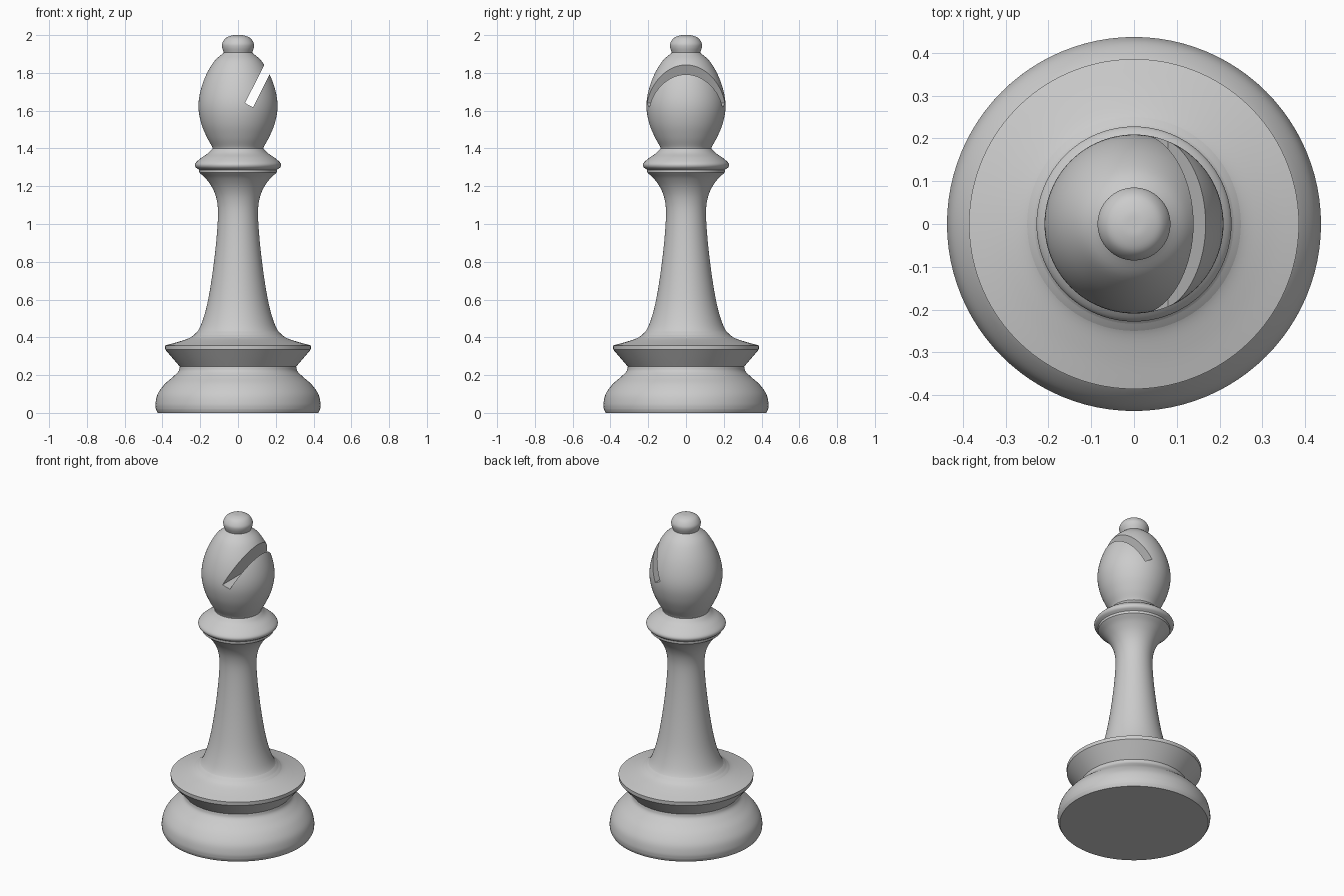
import bpy, bmesh, math
from mathutils import Vector, Matrix

cube = bpy.data.objects.get("Cube")
if cube:
    bpy.data.objects.remove(cube, do_unlink=True)

grey = bpy.data.materials.new("plain grey")
grey.use_nodes = True
COLOUR = (0.6, 0.6, 0.6, 1)
grey.diffuse_color = COLOUR
grey.node_tree.nodes["Principled BSDF"].inputs["Base Color"].default_value = COLOUR
SIDES = 96


def smooth_path(points, steps=5):
    """Rounded curve through a few (radius, height) points."""
    if len(points) < 3:
        return [Vector(p) for p in points]
    p = [Vector(q) for q in points]
    p = [2 * p[0] - p[1]] + p + [2 * p[-1] - p[-2]]
    out = []
    for a, b, c, d in zip(p, p[1:], p[2:], p[3:]):
        for i in range(steps):
            t = i / steps
            out.append(0.5 * (2 * b + (c - a) * t + (2 * a - 5 * b + 4 * c - d) * t * t
                              + (3 * b - a - 3 * c + d) * t ** 3))
    return out + [p[-2]]


def lathe(name, sections):
    """Closed turned solid; section joints stay crisp."""
    path = []
    for s in sections:
        pts = smooth_path(s)
        path += pts[1:] if path else pts
    bm = bmesh.new()
    rings = []
    for r, z in path:
        if r < 0.001:
            rings.append([bm.verts.new((0, 0, z))])
        else:
            rings.append([bm.verts.new((r * math.cos(a), r * math.sin(a), z))
                          for a in (math.tau * i / SIDES for i in range(SIDES))])
    for lo, hi in zip(rings, rings[1:]):
        for i in range(SIDES):
            j = (i + 1) % SIDES
            if len(hi) == 1:
                bm.faces.new((lo[i], lo[j], hi[0]))
            else:
                bm.faces.new((lo[i], lo[j], hi[j], hi[i]))
    bm.faces.new(rings[0][::-1])
    if len(rings[-1]) > 1:
        bm.faces.new(rings[-1])
    mesh = bpy.data.meshes.new(name)
    bm.to_mesh(mesh)
    bm.free()
    mesh.materials.append(grey)
    ob = bpy.data.objects.new(name, mesh)
    bpy.context.collection.objects.link(ob)
    return ob


# Foot with rounded shoulder, and flared rim above its neck
base = lathe("base", [
    [(0.425, 0), (0.435, 0.018)],
    [(0.435, 0.018), (0.437, 0.05), (0.425, 0.1), (0.39, 0.15), (0.345, 0.19),
     (0.315, 0.22), (0.308, 0.245)],
    [(0.308, 0.245), (0.345, 0.288), (0.385, 0.335)],
    [(0.385, 0.335), (0.386, 0.357)],
    [(0.386, 0.357), (0.31, 0.378), (0.25, 0.4), (0.215, 0.43)],
])

# Slender column, flaring at both ends
stem = lathe("stem", [
    [(0.25, 0.4), (0.215, 0.43), (0.187, 0.49), (0.16, 0.59), (0.135, 0.74), (0.115, 0.91),
     (0.106, 1.05), (0.113, 1.13), (0.135, 1.19), (0.17, 1.24), (0.205, 1.272)],
])

# Collar under the head
collar = lathe("collar", [
    [(0.205, 1.272), (0.206, 1.287)],
    [(0.206, 1.287), (0.225, 1.302), (0.225, 1.322), (0.195, 1.35), (0.158, 1.375), (0.135, 1.4)],
])

# Head and finial
head = lathe("head", [
    [(0.133, 1.395), (0.137, 1.41), (0.165, 1.46), (0.194, 1.53), (0.209, 1.61), (0.202, 1.69),
     (0.173, 1.78), (0.127, 1.86), (0.075, 1.907)],
    [(0.075, 1.907), (0.084, 1.935), (0.083, 1.958), (0.064, 1.985), (0.032, 1.998), (0, 2)],
])

# Slanted slot cut through one side of the head
along = Vector((0.45, 0, 0.89)).normalized()
across = Vector((along.z, 0, -along.x))
length, width = 0.4, 0.048
bpy.ops.mesh.primitive_cube_add(size=1)
cutter = bpy.context.object
cutter.name = "slot_cutter"
corner = Vector((0.037, 0, 1.64))
frame = Matrix((across, (0, 1, 0), along)).transposed().to_4x4()
cutter.matrix_world = (Matrix.Translation(corner + along * length / 2 + across * width / 2)
                       @ frame @ Matrix.Diagonal((width, 1, length, 1)))
cutter.data.materials.append(grey)
cutter.hide_render = True
bpy.context.view_layer.update()
cut = head.modifiers.new("slot", 'BOOLEAN')
cut.operation = 'DIFFERENCE'
cut.solver = 'EXACT'
cut.object = cutter
bpy.context.view_layer.objects.active = head
bpy.ops.object.modifier_apply(modifier="slot")
bpy.data.objects.remove(cutter, do_unlink=True)

# Smooth shading with crisp turned edges
bpy.ops.object.select_all(action='DESELECT')
for ob in (base, stem, collar, head):
    ob.select_set(True)
bpy.context.view_layer.objects.active = base
bpy.ops.object.shade_smooth_by_angle(angle=math.radians(35))
